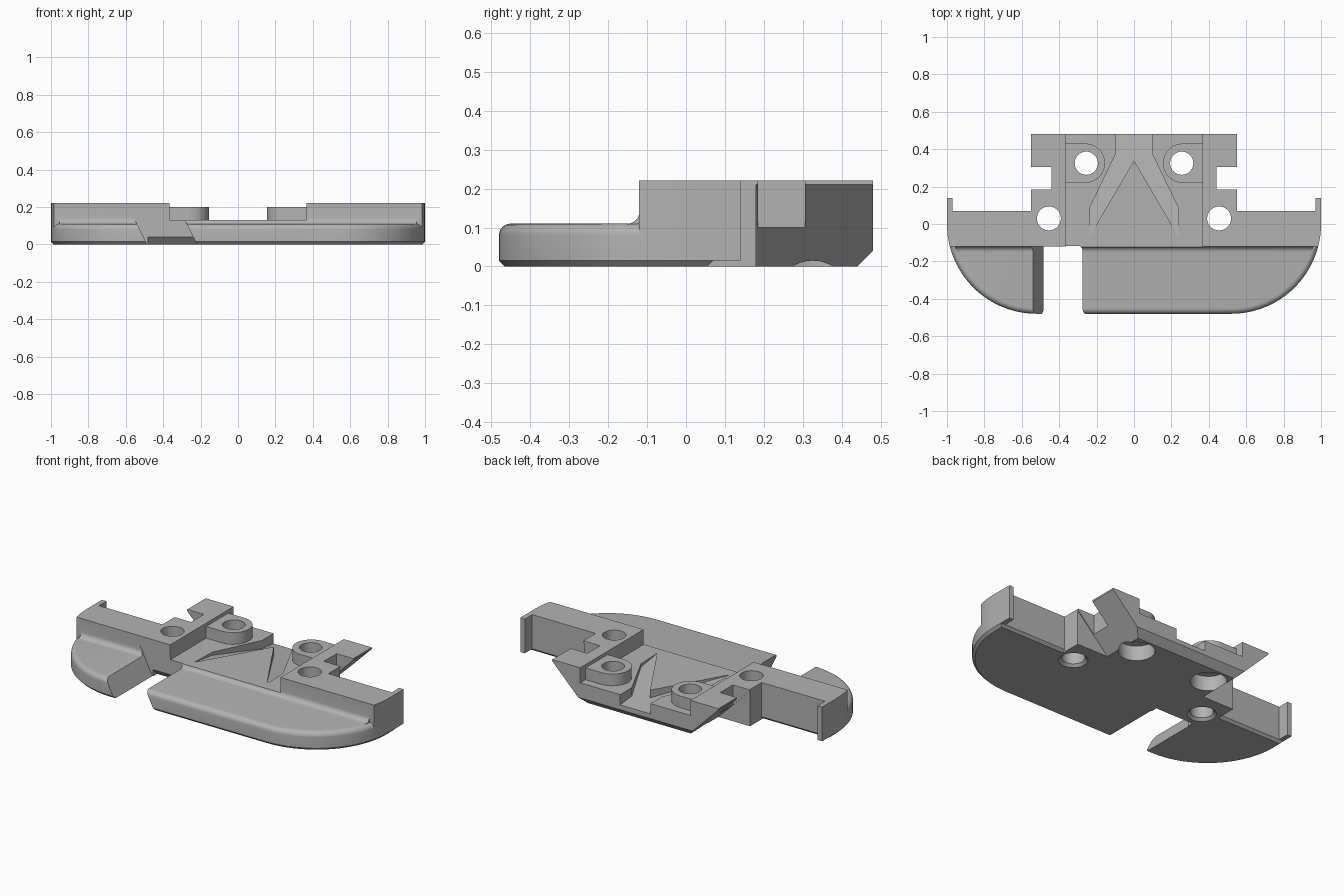
import bpy, bmesh, math

cube = bpy.data.objects.get("Cube")
if cube:
    bpy.data.objects.remove(cube)

grey = bpy.data.materials.new("matte grey")
grey.use_nodes = True
grey.diffuse_color = (0.45, 0.45, 0.45, 1)
grey.node_tree.nodes["Principled BSDF"].inputs["Base Color"].default_value = (0.45, 0.45, 0.45, 1)


def loft(name, rings):
    """Closed solid through rings of matching 3D points."""
    bm = bmesh.new()
    loops = [[bm.verts.new(p) for p in ring] for ring in rings]
    n = len(loops[0])
    for a, b in zip(loops, loops[1:]):
        for i in range(n):
            j = (i + 1) % n
            bm.faces.new((a[i], a[j], b[j], b[i]))
    bm.faces.new(loops[0][::-1])
    bm.faces.new(loops[-1])
    bmesh.ops.recalc_face_normals(bm, faces=bm.faces)
    mesh = bpy.data.meshes.new(name)
    bm.to_mesh(mesh)
    bm.free()
    mesh.materials.append(grey)
    ob = bpy.data.objects.new(name, mesh)
    bpy.context.collection.objects.link(ob)
    return ob


def prism(name, pts, axis, lo, hi):
    place = {"x": lambda a, b, c: (c, a, b),
             "y": lambda a, b, c: (a, c, b),
             "z": lambda a, b, c: (a, b, c)}[axis]
    return loft(name, [[place(a, b, c) for a, b in pts] for c in (lo, hi)])


def box(name, x, y, z):
    x0, x1 = sorted(x)
    return prism(name, [(x0, y[0]), (x1, y[0]), (x1, y[1]), (x0, y[1])], "z", *z)


def turned(name, x, y, profile):
    """Stack of circles given as (radius, height)."""
    turns = [math.tau * i / 40 for i in range(40)]
    return loft(name, [[(x + r * math.cos(t), y + r * math.sin(t), z) for t in turns]
                       for r, z in profile])


def combine(target, tool, operation):
    mod = target.modifiers.new("combine", "BOOLEAN")
    mod.operation, mod.solver, mod.object = operation, "EXACT", tool
    bpy.context.view_layer.objects.active = target
    bpy.ops.object.modifier_apply(modifier=mod.name)
    bpy.data.objects.remove(tool)


def add(tool):
    combine(body, tool, "UNION")


def cut(tool):
    combine(body, tool, "DIFFERENCE")


# Round-cornered outline, shrunk by d
WALL_Y, BACK_Y, R = -0.12, 0.07, 0.48
split = math.asin(-WALL_Y / R)
angles = [split * i / 4 for i in range(4)]
angles += [split + (math.pi / 2 - split) * i / 16 for i in range(17)]


def outline(d, z, steps, back):
    right = [(1 - d, back)] + [(1 - R + (R - d) * math.cos(a), -(R - d) * math.sin(a))
                              for a in steps]
    return [(x, y, z) for x, y in right] + [(-x, y, z) for x, y in reversed(right)]


# Front plate with rounded top rim and chamfered base
rim = [(0.03 * (1 - math.cos(t)), 0.08 + 0.03 * math.sin(t))
       for t in [math.pi / 2 * i / 6 for i in range(7)]]
body = loft("mounting_plate", [outline(d, z, angles, BACK_Y - d)
                               for d, z in [(0.015, 0), (0, 0.015)] + rim])

# Raised cross wall and the concave fillet at its foot
add(loft("cross_wall", [outline(0, z, angles[:5], BACK_Y) for z in (0.05, 0.22)]))
cove = [(-0.15 + 0.03 * math.sin(t), 0.14 - 0.03 * math.cos(t))
        for t in [math.pi / 2 * i / 6 for i in range(7)]]
add(prism("fillet", cove + [(-0.1, 0.14), (-0.1, 0.09), (-0.15, 0.09)], "x", -0.955, 0.955))

# Dovetail block at the back
tail = [(0.34, 0), (0.55, 0.21), (0.55, 0.22)]
add(prism("dovetail", tail + [(-x, z) for x, z in reversed(tail)], "y", 0.02, 0.48))

for s in (-1, 1):
    add(box("screw_shoulder", (s * 0.3, s * 0.55), (0, 0.18), (0, 0.22)))
    add(box("end_tab", (s * 0.97, s), (0.03, 0.14), (0.015, 0.22)))
    cut(box("side_notch", (s * 0.44, s * 0.7), (0.185, 0.305), (-0.1, 0.3)))

# Centre recess and rear lower chamfer
cut(box("recess", (-0.365, 0.365), (-0.3, 0.6), (0.13, 0.4)))
cut(prism("rear_chamfer", [(0.43, -0.01), (0.5, 0.06), (0.5, -0.01)], "x", -0.8, 0.8))

# Forked channel whose floor falls towards the back
half = [(0.1, 0.5), (0.1, 0.37), (0.235, 0.09), (0.24, -0.07)]
fork = half + [(0, 0.34)] + [(-x, y) for x, y in reversed(half)]
cut(loft("channel", [[(x, y, 0.13 - 0.11 * (y + 0.08)) for x, y in fork],
                     [(x, y, 0.2) for x, y in fork]]))

# D-shaped bosses, through holes and counterbores
arc = [math.pi / 2 + math.pi * i / 20 for i in range(21)]
for s in (-1, 1):
    d_shape = [(s * (0.26 + 0.105 * math.cos(t)), 0.325 + 0.105 * math.sin(t)) for t in arc]
    d_shape += [(s * 0.38, 0.22), (s * 0.38, 0.43)]
    add(prism("boss", d_shape, "z", 0.11, 0.2))
    cut(turned("boss_hole", s * 0.255, 0.325, [(0.1, -0.02), (0.1, 0.09), (0.062, 0.09), (0.062, 0.3)]))
    cut(turned("wall_hole", s * 0.455, 0.03, [(0.085, -0.005), (0.064, 0.015), (0.064, 0.3)]))

# Slanted slot in the front, undercut at its inner end
slant = [(-0.475, -0.02), (-0.21, -0.02), (-0.3, 0.16), (-0.565, 0.16)]
cut(prism("slot", slant, "y", -0.6, -0.118))
cut(prism("slot_undercut", [(-0.13, -0.01), (-0.07, -0.01), (-0.118, 0.04), (-0.13, 0.04)],
          "x", -0.48, -0.225))

bpy.ops.object.select_all(action="DESELECT")
body.select_set(True)
bpy.context.view_layer.objects.active = body
bpy.ops.object.shade_smooth_by_angle(angle=math.radians(28))
